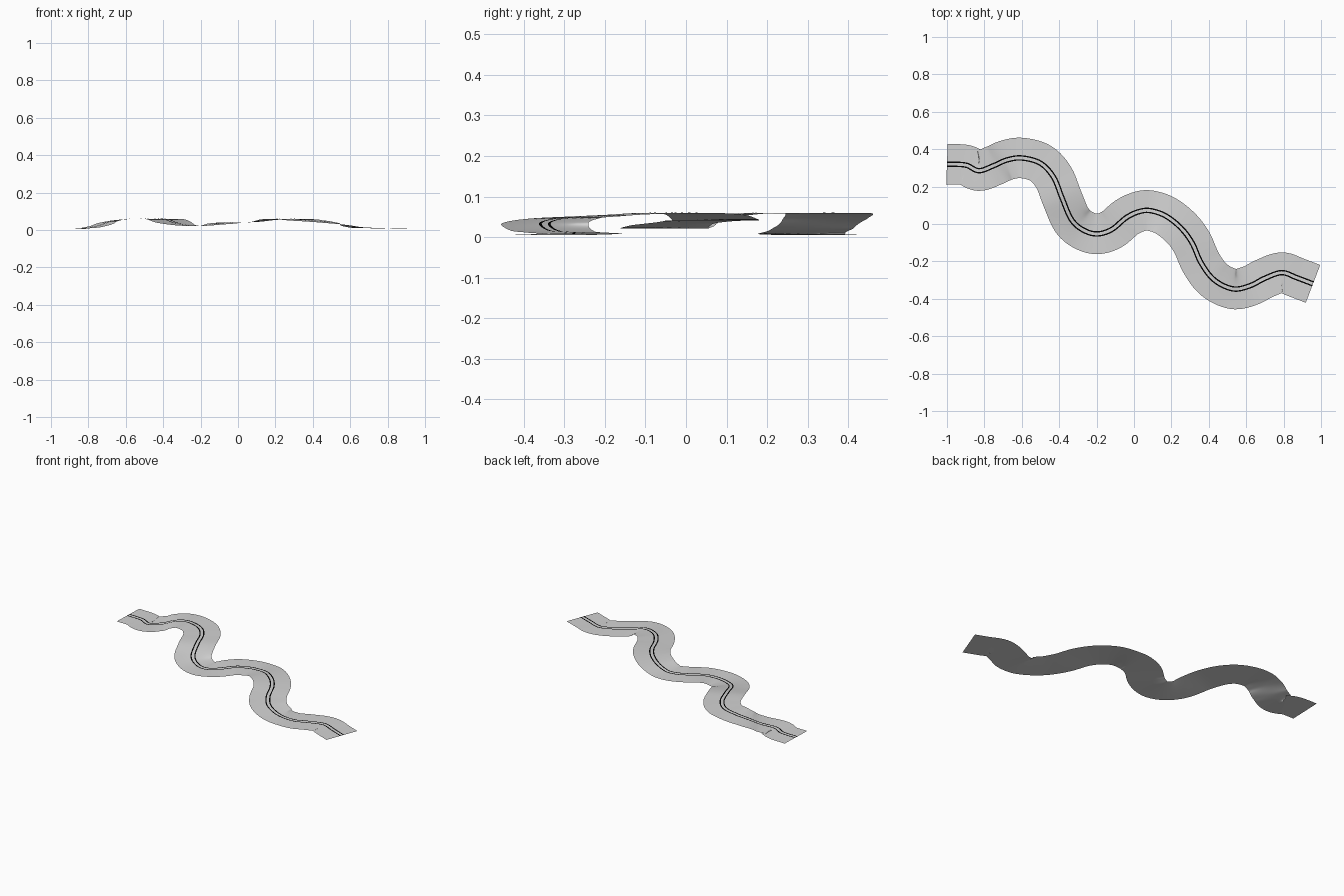
import bpy
import bmesh
from mathutils import Vector

cube = bpy.data.objects.get("Cube")
if cube:
    bpy.data.objects.remove(cube, do_unlink=True)

HALF_WIDTH = 0.108
STEPS = 8

# Centre of the road, from the left end to the right end
route = [Vector(p) for p in [
    (-1, .32, .006), (-.9, .315, .006), (-.83, .285, .008), (-.75, .312, .021),
    (-.68, .342, .045), (-.6, .353, .058), (-.5, .325, .059), (-.43, .25, .059),
    (-.385, .14, .057), (-.335, .025, .038), (-.275, -.03, .025), (-.2, -.053, .022),
    (-.12, -.03, .031), (-.04, .035, .04), (.03, .067, .041), (.09, .071, .044),
    (.17, .043, .056), (.25, -.02, .06), (.31, -.1, .058), (.36, -.21, .052),
    (.43, -.3, .046), (.53, -.347, .034), (.62, -.33, .016), (.7, -.29, .011),
    (.79, -.26, .009), (.87, -.287, .007), (.957, -.32, .006)]]


def make_material(name, value):
    mat = bpy.data.materials.new(name)
    mat.use_nodes = True
    colour = (value, value, value, 1)
    mat.diffuse_color = colour
    mat.node_tree.nodes["Principled BSDF"].inputs["Base Color"].default_value = colour
    return mat


def smooth_path(points):
    """Catmull-Rom curve through the points."""
    ends = [2 * points[0] - points[1]] + points + [2 * points[-1] - points[-2]]
    path = []
    for a, b, c, d in zip(ends, ends[1:], ends[2:], ends[3:]):
        for i in range(STEPS):
            t = i / STEPS
            path.append(b + t / 2 * (c - a + t * (2 * a - 5 * b + 4 * c - d
                                                  + t * (3 * (b - c) + d - a))))
    return path + [points[-1]]


def ribbon(name, path, offsets, lift, mat):
    """Sweep a flat cross-section, given as sideways offsets, along the path."""
    bm = bmesh.new()
    rows = []
    for i, p in enumerate(path):
        along = path[min(i + 1, len(path) - 1)] - path[max(i - 1, 0)]
        side = Vector((-along.y, along.x, 0)).normalized()
        rows.append([bm.verts.new(p + side * o + Vector((0, 0, lift))) for o in offsets])
    for r, s in zip(rows, rows[1:]):
        for j in range(len(offsets) - 1):
            bm.faces.new((r[j + 1], r[j], s[j], s[j + 1])).smooth = True
    mesh = bpy.data.meshes.new(name)
    bm.to_mesh(mesh)
    bm.free()
    mesh.materials.append(mat)
    obj = bpy.data.objects.new(name, mesh)
    bpy.context.collection.objects.link(obj)
    return obj


asphalt = make_material("light grey road", 0.65)
paint = make_material("black paint", 0.0)
path = smooth_path(route)

# Road surface
ribbon("road_surface", path, [HALF_WIDTH * k / 4 for k in range(-4, 5)], 0, asphalt)

# Pair of centre lines, a hair above the road
for name, side in (("left_centre_line", 1), ("right_centre_line", -1)):
    centre = side * 0.011
    ribbon(name, path, [centre - 0.0035, centre + 0.0035], 0.0015, paint)
